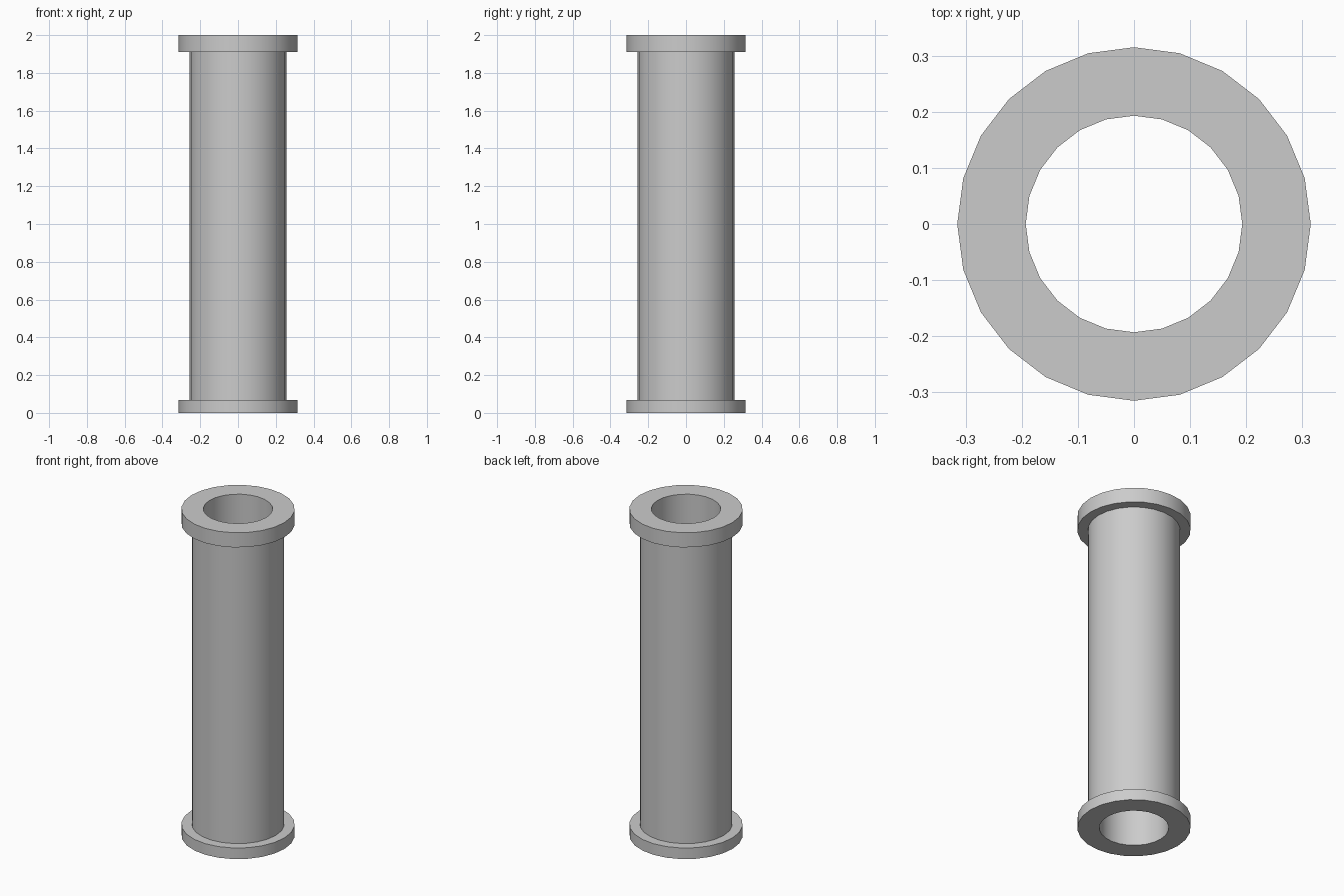
import bpy, bmesh
from math import cos, sin, pi, radians

if "Cube" in bpy.data.objects:
    bpy.data.objects.remove(bpy.data.objects["Cube"])

SIDES = 24
BORE, PIPE, FLANGE = 0.193, 0.257, 0.315
LOW, HIGH, TOP = 0.068, 1.91, 2.0

# Closed wall section (radius, height): bore, then flanges and pipe outside
profile = [(BORE, 0), (FLANGE, 0), (FLANGE, LOW), (PIPE, LOW),
           (PIPE, HIGH), (FLANGE, HIGH), (FLANGE, TOP), (BORE, TOP)]


def lathe(name, section):
    bm = bmesh.new()
    rings = [[bm.verts.new((r * cos(2 * pi * i / SIDES), r * sin(2 * pi * i / SIDES), z))
              for r, z in section] for i in range(SIDES)]
    n = len(section)
    for i in range(SIDES):
        a, b = rings[i], rings[(i + 1) % SIDES]
        for j in range(n):
            k = (j + 1) % n
            bm.faces.new((a[j], b[j], b[k], a[k]))
    bmesh.ops.recalc_face_normals(bm, faces=bm.faces)
    mesh = bpy.data.meshes.new(name)
    bm.to_mesh(mesh)
    bm.free()
    obj = bpy.data.objects.new(name, mesh)
    bpy.context.collection.objects.link(obj)
    return obj


# Hollow pipe with a flange at each end
pipe = lathe("flanged_pipe", profile)
bpy.context.view_layer.objects.active = pipe
pipe.select_set(True)
bpy.ops.object.shade_smooth_by_angle(angle=radians(30))
